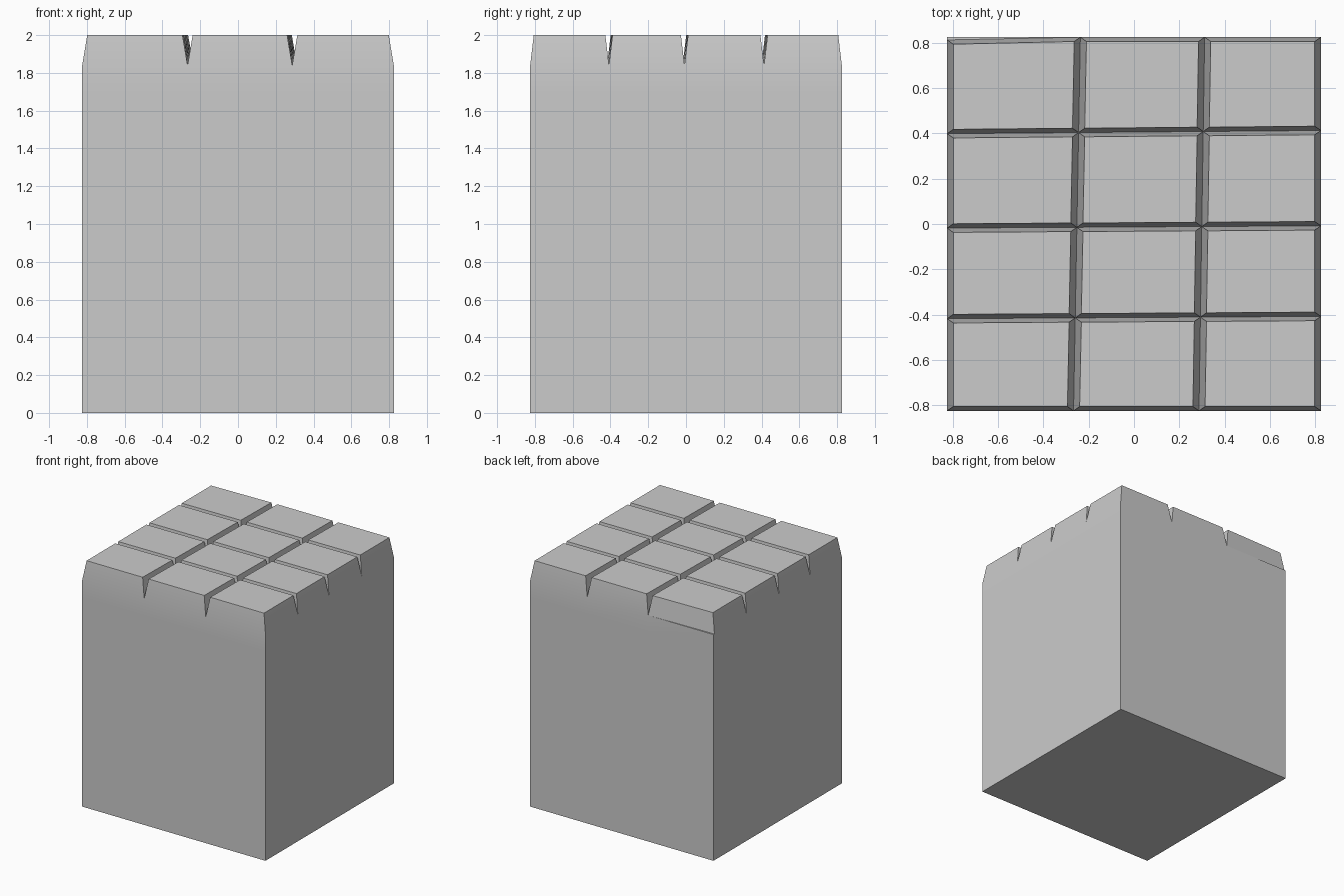
import bpy, bmesh, math

if "Cube" in bpy.data.objects:
    bpy.data.objects.remove(bpy.data.objects["Cube"])

H = 0.825                    # half width of the block
Z_TOP, Z_GROOVE = 2.0, 1.84  # tile tops and groove bottoms
Z_LOOP = 1.70                # support loop below the grooves
IN_X, IN_Y = 0.027, 0.019    # taper of each tile

# Groove lines, slightly skewed: (front x, back x) and (left y, right y)
COLS = [(-H, -H), (-0.267, -0.237), (0.287, 0.312), (H, H)]
ROWS = [(-H, -H), (-0.418, -0.408), (-0.018, -0.008), (0.399, 0.413), (H, H)]


def crossing(col, row):
    """Point where two groove lines cross."""
    x, y = sum(col) / 2, sum(row) / 2
    for _ in range(4):
        x = col[0] + (col[1] - col[0]) * (y + H) / (2 * H)
        y = row[0] + (row[1] - row[0]) * (x + H) / (2 * H)
    return x, y, Z_GROOVE


bm = bmesh.new()
grid = [[bm.verts.new(crossing(c, r)) for r in ROWS] for c in COLS]
nx, ny = len(COLS) - 1, len(ROWS) - 1

# Back left tile stands slightly inside the corner, leaving a thin ledge
ledge = bm.verts.new((-H, H - 0.012, Z_GROOVE))
bm.faces.new((ledge, grid[1][ny], grid[0][ny]))

# Tapered tiles
for i in range(nx):
    for j in range(ny):
        base = [grid[i][j], grid[i + 1][j], grid[i + 1][j + 1], grid[i][j + 1]]
        if (i, j) == (0, ny - 1):
            base[3] = ledge
        signs = ((1, 1), (-1, 1), (-1, -1), (1, -1))
        top = [bm.verts.new((v.co.x + sx * IN_X, v.co.y + sy * IN_Y, Z_TOP))
               for v, (sx, sy) in zip(base, signs)]
        bm.faces.new(top)
        for k in range(4):
            n = (k + 1) % 4
            bm.faces.new((base[k], base[n], top[n], top[k]))

# Walls, dropped from the outline of the groove grid
rim = [grid[i][0] for i in range(nx)]
rim += [grid[nx][j] for j in range(ny)]
rim += [grid[i][ny] for i in range(nx, 0, -1)]
rim += [grid[0][ny], ledge] + [grid[0][j] for j in range(ny - 1, 0, -1)]
for z in (Z_LOOP, 0.0):
    lower = [bm.verts.new((v.co.x, v.co.y, z)) for v in rim]
    for k in range(len(rim)):
        n = (k + 1) % len(rim)
        bm.faces.new((lower[k], lower[n], rim[n], rim[k]))
    rim = lower

# Underside
bm.faces.new(rim[::-1])

mesh = bpy.data.meshes.new("grooved_block")
bm.to_mesh(mesh)
bm.free()
block = bpy.data.objects.new("grooved_block", mesh)
bpy.context.collection.objects.link(block)
bpy.context.view_layer.objects.active = block
block.select_set(True)
bpy.ops.object.shade_smooth_by_angle(angle=math.radians(30))
